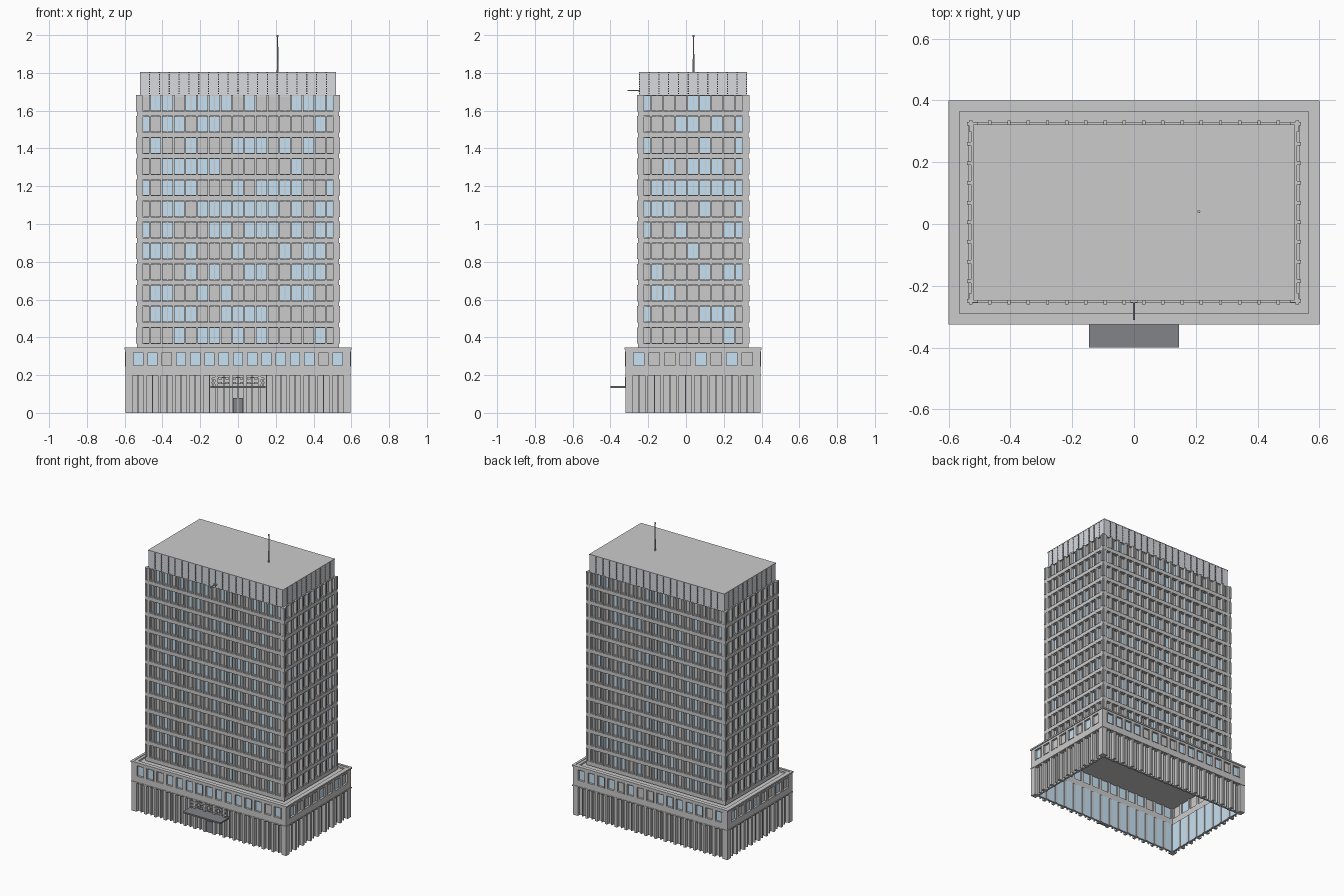
import bpy, bmesh, math, random
from mathutils import Matrix, Vector

if "Cube" in bpy.data.objects:
    bpy.data.objects.remove(bpy.data.objects["Cube"])

random.seed(7)
CY = 0.0375            # depth centre of the building


def material(name, rgb):
    m = bpy.data.materials.new(name)
    m.diffuse_color = (*rgb, 1)
    m.use_nodes = True
    m.node_tree.nodes["Principled BSDF"].inputs["Base Color"].default_value = m.diffuse_color
    return m


BLUE = material("blue_glass", (0.58, 0.76, 0.9))
DARK = material("dark_metal", (0.22, 0.23, 0.25))
LOUVRE = material("louvre_grey", (0.68, 0.7, 0.74))


class Part:
    """Collects boxes and rods into one named mesh object."""

    def __init__(self, name, mat=None):
        self.name, self.mat, self.bm = name, mat, bmesh.new()

    def box(self, x0, x1, y0, y1, z0, z1, rot=Matrix()):
        c = Vector(((x0 + x1) / 2, (y0 + y1) / 2, (z0 + z1) / 2))
        m = rot @ Matrix.Translation(c) @ Matrix.Diagonal((x1 - x0, y1 - y0, z1 - z0, 1))
        bmesh.ops.create_cube(self.bm, size=1, matrix=m)

    def on_side(self, side, half, u, w, out0, out1, z0, z1):
        """Box on a facade: u runs along the wall, out is measured from its face."""
        d = half[1] if side % 2 == 0 else half[0]
        rot = Matrix.Translation((0, CY, 0)) @ Matrix.Rotation(side * math.pi / 2, 4, 'Z')
        self.box(u - w / 2, u + w / 2, -d - out1, -d - out0, z0, z1, rot)

    def ring(self, half, t, z0, z1):
        """Rectangular hoop running round all four walls."""
        for s in range(4):
            length = 2 * half[0] if s % 2 == 0 else 2 * (half[1] - t)
            self.on_side(s, half, 0, length, -t, 0, z0, z1)

    def slab(self, half, z0, z1):
        self.box(-half[0], half[0], CY - half[1], CY + half[1], z0, z1)

    def rod(self, p, q, r0, r1):
        p, q = Vector(p), Vector(q)
        d = q - p
        m = Matrix.Translation((p + q) / 2) @ d.to_track_quat('Z', 'Y').to_matrix().to_4x4()
        bmesh.ops.create_cone(self.bm, cap_ends=True, segments=8, radius1=r0,
                              radius2=r1, depth=d.length, matrix=m)

    def finish(self):
        me = bpy.data.meshes.new(self.name)
        self.bm.to_mesh(me)
        self.bm.free()
        if self.mat:
            me.materials.append(self.mat)
        bpy.context.collection.objects.link(bpy.data.objects.new(self.name, me))


# Podium: an open-bottomed shell with colonnade and a windowed upper storey
POD = (0.595, 0.3575)
walls = Part("podium_walls")
trim = Part("podium_cornices")
pillars = Part("podium_pillars")
panels = Part("ground_floor_panels")
glazing = Part("ground_floor_glazing", BLUE)
pod_frames = Part("podium_window_frames")
pod_blue = Part("podium_windows_blue", BLUE)
pod_grey = Part("podium_windows_grey")

walls.ring(POD, 0.03, 0.198, 0.246)
walls.ring(POD, 0.03, 0.324, 0.342)
walls.slab((0.57, 0.335), 0.322, 0.332)
trim.ring((0.6, 0.3625), 0.016, 0.336, 0.346)
trim.ring((0.598, 0.3605), 0.012, 0.2, 0.207)

for s in range(4):
    n, pitch = ((15, 0.0755), (8, 0.082))[s % 2]
    edge = POD[s % 2]
    first = n * pitch / 2
    for k in range(n + 1):
        u = k * pitch - first
        pillars.on_side(s, POD, u, 0.017, -0.04, 0, 0, 0.198)
        if 0 < k < n:
            walls.on_side(s, POD, u, 0.018, -0.03, 0, 0.246, 0.324)
    for sign in (-1, 1):                       # corner piers
        a, b = first - 0.009, edge
        walls.on_side(s, POD, sign * (a + b) / 2, b - a, -0.03, 0, 0, 0.324)
    panels.on_side(s, POD, 0, 2 * first, -0.03, -0.024, 0, 0.2)
    glazing.on_side(s, POD, 0, 2 * first, -0.036, -0.0305, 0, 0.2)
    for k in range(n):
        u = (k + 0.5) * pitch - first
        w = pitch - 0.018
        pillars.on_side(s, POD, u, 0.006, -0.026, -0.008, 0, 0.198)
        glass = pod_blue if random.random() < 0.55 else pod_grey
        glass.on_side(s, POD, u, w, -0.02, -0.012, 0.246, 0.324)
        for e in (-1, 1):
            pod_frames.on_side(s, POD, u + e * (w / 2 - 0.002), 0.004, -0.012, 0.002, 0.246, 0.324)
            zc = 0.285 + e * 0.037
            pod_frames.on_side(s, POD, u, w, -0.012, 0.002, zc - 0.002, zc + 0.002)

# Tower: floor bands, mullions and recessed windows
TOW = (0.535, 0.2925)
ROWS, FLOOR, Z0, WIN_H = 12, 0.1118, 0.367, 0.086
core = Part("tower_core")
bands = Part("floor_bands")
mullions = Part("tower_mullions")
bars = Part("tower_window_bars")
win_blue = Part("tower_windows_blue", BLUE)
win_grey = Part("tower_windows_grey")

core.slab((TOW[0] - 0.028, TOW[1] - 0.028), 0.325, 1.681)
for r in range(ROWS):
    z = Z0 + r * FLOOR
    bands.ring(TOW, 0.03, z - (FLOOR - WIN_H) - (0.003 if r == 0 else 0), z)
    for s in range(4):
        n = (17, 9)[s % 2]
        half_w = TOW[s % 2] - 0.006
        pitch = 2 * half_w / n
        for k in range(n + 1):
            mullions.on_side(s, TOW, k * pitch - half_w, 0.011, -0.03, 0.005, z, z + WIN_H)
        for k in range(n):
            u = (k + 0.5) * pitch - half_w
            glass = win_blue if random.random() < 0.45 else win_grey
            glass.on_side(s, TOW, u, pitch - 0.01, -0.026, -0.018, z, z + WIN_H)
            bars.on_side(s, TOW, u, 0.003, -0.02, -0.011, z, z + WIN_H)
            for zz in (z, z + WIN_H - 0.004):
                bars.on_side(s, TOW, u, pitch - 0.01, -0.02, -0.008, zz, zz + 0.004)

# Crown: louvred plant storey with studs in the panel joints
CRO = (0.52, 0.285)
crown = Part("crown_block", LOUVRE)
crown_panels = Part("crown_panels", LOUVRE)
studs = Part("crown_studs", DARK)
roof = Part("crown_roof")
crown.slab((CRO[0] - 0.008, CRO[1] - 0.008), 1.675, 1.8)
roof.slab(CRO, 1.799, 1.805)
for s in range(4):
    n = (20, 11)[s % 2]
    pitch = 2 * CRO[s % 2] / n
    for k in range(n):
        u = (k + 0.5) * pitch - CRO[s % 2]
        crown_panels.on_side(s, CRO, u, pitch - 0.008, -0.01, -0.001, 1.681, 1.799)
        if k:
            for j in range(9):
                z = 1.687 + j * 0.0125
                studs.on_side(s, CRO, u - pitch / 2, 0.006, -0.009, 0, z, z + 0.007)

# Entrance: door, canopy and the dentilled frame on the wall above it
front = CY - POD[1]
door = Part("entrance_door", DARK)
door.box(-0.026, 0.026, front + 0.008, front + 0.026, 0, 0.078)
canopy = Part("entrance_canopy", DARK)
canopy.box(-0.145, 0.145, -0.4, front + 0.03, 0.132, 0.142)
frame = Part("entrance_frame")
for z in (0.153, 0.186):
    frame.box(-0.135, 0.135, front - 0.003, front + 0.01, z, z + 0.003)
for k in range(8):
    x = -0.131 + k * 0.262 / 7
    for z in (0.156, 0.178):
        frame.box(x - 0.009, x + 0.009, front - 0.003, front + 0.005, z, z + 0.008)
for x in (-0.135, 0.131):
    frame.box(x, x + 0.004, front - 0.003, front + 0.01, 0.142, 0.19)

# Roof mast and the short horizontal flagpole
mast = Part("roof_mast")
mast.rod((0.21, 0.04, 1.8), (0.21, 0.04, 1.9), 0.005, 0.004)
mast.rod((0.21, 0.04, 1.9), (0.21, 0.04, 1.992), 0.0035, 0.0025)
mast.rod((0.21, 0.04, 1.99), (0.21, 0.04, 2.0), 0.005, 0.005)
pole = Part("flagpole")
pole.rod((0, -0.24, 1.706), (0, -0.31, 1.706), 0.003, 0.003)
pole.box(-0.012, 0.012, -0.254, -0.247, 1.702, 1.71)

for part in (walls, trim, pillars, panels, glazing, pod_frames, pod_blue, pod_grey,
             core, bands, mullions, bars, win_blue, win_grey, crown, crown_panels,
             studs, roof, door, canopy, frame, mast, pole):
    part.finish()
